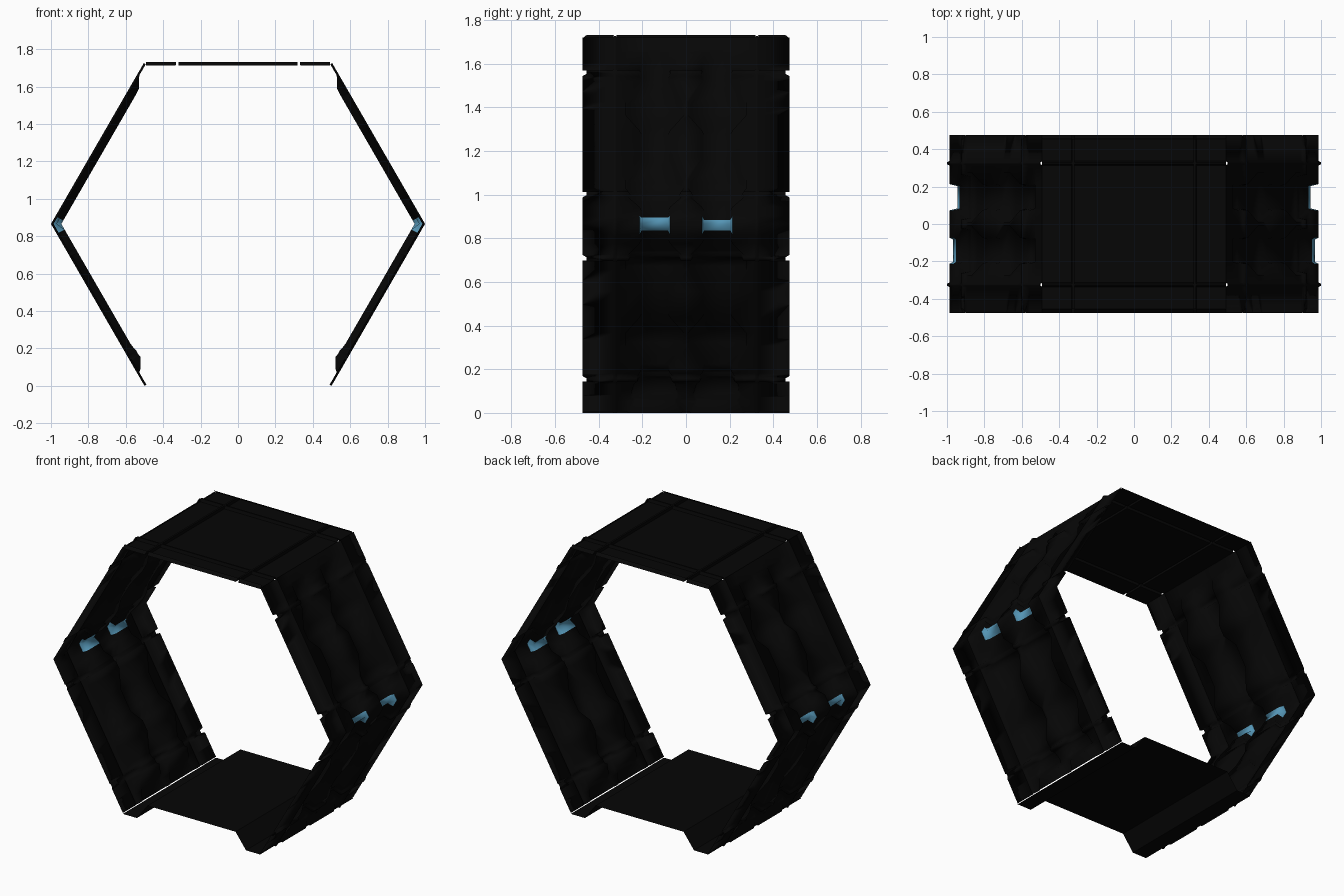
import bpy, bmesh, math

if "Cube" in bpy.data.objects:
    bpy.data.objects.remove(bpy.data.objects["Cube"])

C30 = math.cos(math.radians(30))
MID, TOP = C30, 2 * C30          # corner and ceiling heights of the unit hexagon


def material(name, rgb):
    m = bpy.data.materials.new(name)
    m.diffuse_color = (*rgb, 1)
    m.use_nodes = True
    m.node_tree.nodes["Principled BSDF"].inputs["Base Color"].default_value = m.diffuse_color
    return m


dark = material("dark_panel", (0.0018, 0.0018, 0.0018))
blue = material("blue_light", (0.09, 0.30, 0.46))


def section(panel, hw=0.06, left=None, right=None, lip=False):
    """(y, inward depth) points across one row: edge bands, grooves, two ribs."""
    e = 0.475 if panel else 0.455
    foot = (0.455, 0) if lip else (e - 0.0005, panel)
    edge = [foot, (e, panel), (0.337, panel), (0.33, 0), (0.32, 0), (0.313, panel)]
    pts = [(-y, d) for y, d in edge]
    for c, depth in ((-0.143, left), (0.143, right)):
        depth = panel if depth is None else depth
        pts += [(c - hw - 0.01, panel), (c - hw, depth), (c + hw, depth), (c + hw + 0.01, panel)]
    return pts + edge[::-1]


def skin(name, rows, mat, keep=lambda i, j: True, mirror=False, smooth=False):
    """Skins a sheet through rows of points."""
    bm = bmesh.new()
    grid = [[bm.verts.new(p) for p in row] for row in rows]
    for i in range(len(grid) - 1):
        for j in range(len(grid[0]) - 1):
            if keep(i, j):
                f = bm.faces.new((grid[i][j], grid[i + 1][j], grid[i + 1][j + 1], grid[i][j + 1]))
                f.smooth = smooth
    bmesh.ops.remove_doubles(bm, verts=bm.verts, dist=1e-5)
    bmesh.ops.delete(bm, geom=[v for v in bm.verts if not v.link_faces], context='VERTS')
    me = bpy.data.meshes.new(name)
    bm.to_mesh(me)
    bm.free()
    me.materials.append(mat)
    ob = bpy.data.objects.new(name, me)
    bpy.context.collection.objects.link(ob)
    if mirror:
        ob.modifiers.new("mirror", 'MIRROR')
    return ob


def wall_point(z, y, d):
    """Point on the right wall, offset inward and mitred at the side corner."""
    if abs(z - MID) < 1e-4:
        return (1 - d / C30, y, MID)
    x = 1 - abs(z - MID) / (2 * C30)
    return (x - d * C30, y, z + (-0.5 if z > MID else 0.5) * d)


def groove(z, hw, depth):
    return [(z - 0.013, 1, hw, depth), (z - 0.008, 0, hw, depth),
            (z + 0.008, 0, hw, depth), (z + 0.013, 1, hw, depth)]


# Side walls: height, panel on/off, rib half-width, rib depth
P = 0.012
N, W, R = 0.06, 0.123, 0.048
rows = [(0.0, 1, 0.12, 0), (0.05, 1, 0.09, 0), (0.056, 1, 0.09, P), (0.066, 1, 0.1, P),
        (0.077, 1, 0.1, 0.026), (0.126, 1, 0.085, 0.06)]
rows += groove(0.15, 0.07, 0.056)
rows += [(0.175, 1, N, 0.052), (0.20, 1, N, R), (0.30, 1, W, R), (0.36, 1, W, R), (0.43, 1, N, R),
         (0.55, 1, N, R), (0.65, 1, W, R), (0.69, 1, W, R)]
rows += groove(0.705, 0.11, R)
rows += [(0.77, 1, N, R), (0.812, 1, N, R), (MID, 1, N, R), (0.908, 1, N, R), (0.95, 1, N, R)]
rows += groove(1.006, 0.11, R)
rows += [(1.035, 1, W, R), (1.075, 1, W, R), (1.175, 1, N, R), (1.30, 1, N, R), (1.37, 1, W, R),
         (1.43, 1, W, R), (1.525, 1, N, R)]
rows += groove(1.562, N, R)
rows += [(1.61, 1, N, 0.046), (1.658, 1, N, 0.016), (1.67, 1, N, P), (TOP - 0.006, 1, N, P)]

light_rows = [i for i, r in enumerate(rows[:-1]) if 0.80 < r[0] < 0.90]
wall = []
for z, on, hw, depth in rows:
    shallow = 0.027 if abs(z - MID) < 0.05 else depth
    wall.append([wall_point(z, y, d) for y, d in section(P * on, hw, shallow, depth)])


def is_light(i, j):
    return i in light_rows and j in (6, 7, 8, 10, 11, 12)


skin("side_walls", wall, dark, lambda i, j: not is_light(i, j), True, True)
skin("corner_lights", wall, blue, is_light, True, True)

# Ceiling with two cross grooves
half = [(0.491, 1), (0.333, 1), (0.331, 0), (0.319, 0), (0.317, 1)]
ceiling = half + [(-x, on) for x, on in half[::-1]]
skin("ceiling", [[(x, y, TOP - d) for y, d in section(0.018 * on, lip=True)] for x, on in ceiling], dark)

# Raised walkway floor between two low side gutters
floor = [(-0.49, 0), (-0.39, 0), (-0.315, 0.1), (0.315, 0.1), (0.39, 0), (0.49, 0)]
skin("floor", [[(x, -0.475, z), (x, 0.475, z)] for x, z in floor], dark)
